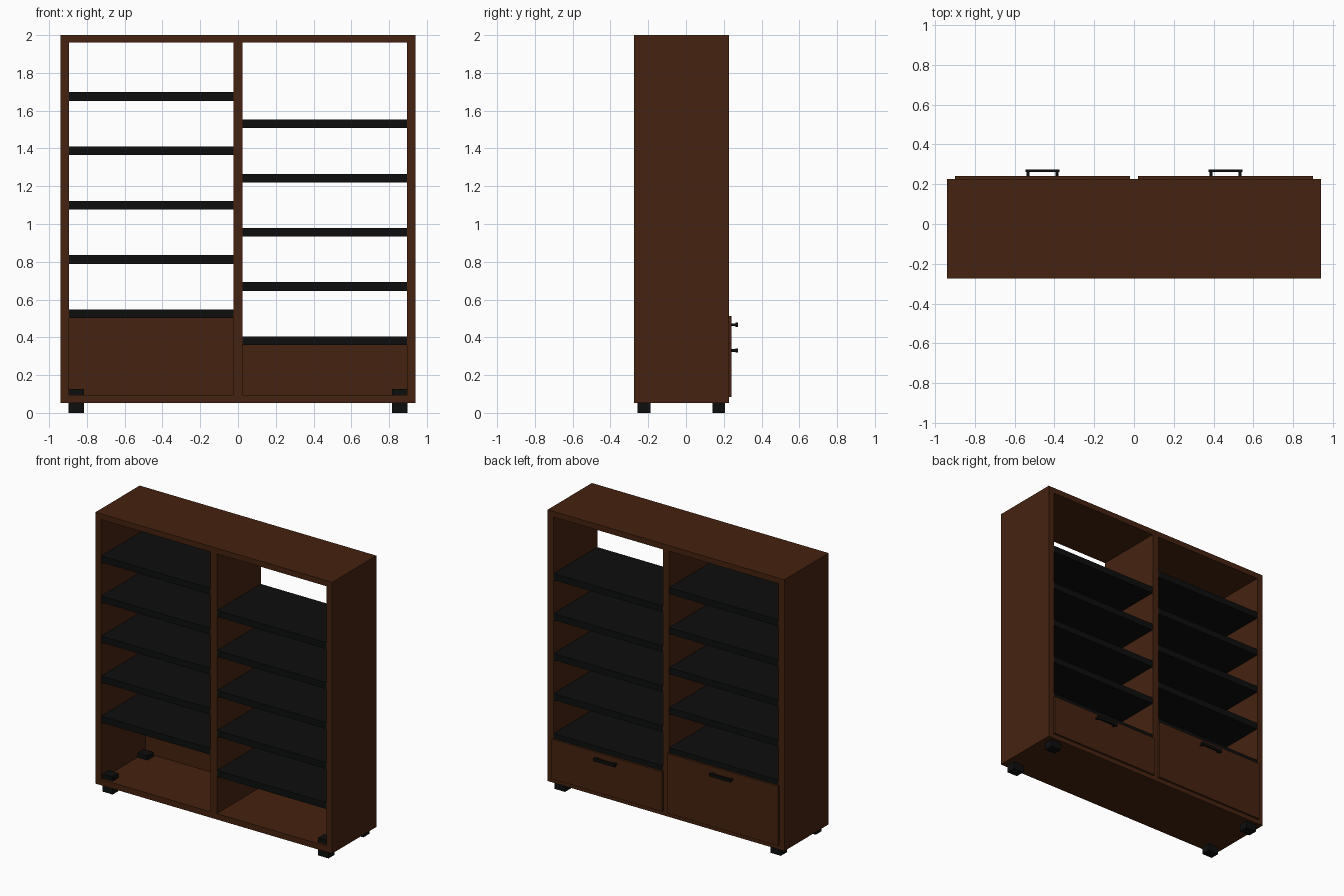
import bpy
import bmesh
from mathutils import Matrix, Vector

old = bpy.data.objects.get("Cube")
if old:
    bpy.data.objects.remove(old, do_unlink=True)


def material(name, rgb):
    mat = bpy.data.materials.new(name)
    mat.use_nodes = True
    mat.diffuse_color = (*rgb, 1)
    mat.node_tree.nodes["Principled BSDF"].inputs["Base Color"].default_value = (*rgb, 1)
    return mat


wood = material("dark brown wood", (0.06, 0.0165, 0.005))
black = material("black", (0.004, 0.0043, 0.0043))


def boxes(name, mat, *spans):
    """One object made of boxes, each given as (x0, x1), (y0, y1), (z0, z1)."""
    bm = bmesh.new()
    for span in spans:
        centre = Vector([(a + b) / 2 for a, b in span])
        size = Vector([abs(b - a) for a, b in span])
        bmesh.ops.create_cube(bm, size=1, matrix=Matrix.Translation(centre) @ Matrix.Diagonal(size).to_4x4())
    mesh = bpy.data.meshes.new(name)
    bm.to_mesh(mesh)
    bm.free()
    mesh.materials.append(mat)
    obj = bpy.data.objects.new(name, mesh)
    bpy.context.collection.objects.link(obj)
    return obj


W, IN, MID = 0.94, 0.895, 0.024      # half width, inner half width, half divider
FRONT, BACK = -0.275, 0.227
BASE, FLOOR, CEIL, TOP = 0.053, 0.095, 1.96, 2.0
depth = (FRONT, BACK)

# Open carcass
boxes("top_panel", wood, ((-W, W), depth, (CEIL, TOP)))
boxes("bottom_panel", wood, ((-W, W), depth, (BASE, FLOOR)))
boxes("divider", wood, ((-MID, MID), depth, (FLOOR, CEIL)))

for side, s, lowest, step, drawer_top, grip in (
        ("right", -1, 0.525, 0.2875, 0.513, 0.467),
        ("left", 1, 0.382, 0.287, 0.37, 0.33)):
    boxes(side + "_side_panel", wood, ((s * IN, s * W), depth, (FLOOR, CEIL)))

    # Shelves
    for i in range(5):
        z = lowest + i * step
        boxes(f"{side}_shelf_{i + 1}", black,
              ((s * MID, s * IN), (FRONT + 0.003, BACK - 0.003), (z - 0.023, z + 0.023)))

    # Drawer front on the rear face
    boxes(side + "_drawer_front", wood,
          ((s * 0.02, s * 0.9), (BACK, 0.242), (0.085, drawer_top)))

    # Bar handle on two posts
    bar = ((s * 0.375, s * 0.545), (0.261, 0.274), (grip - 0.011, grip + 0.011))
    posts = [((s * (x - 0.008), s * (x + 0.008)), (0.242, 0.262), (grip - 0.007, grip + 0.007))
             for x in (0.387, 0.533)]
    boxes(side + "_handle", black, bar, *posts)

    # Feet, reaching up through the floor
    for end, y in (("front", -0.222), ("back", 0.173)):
        boxes(f"{side}_{end}_foot", black,
              ((s * 0.816, s * 0.898), (y - 0.034, y + 0.034), (0, 0.127)))
